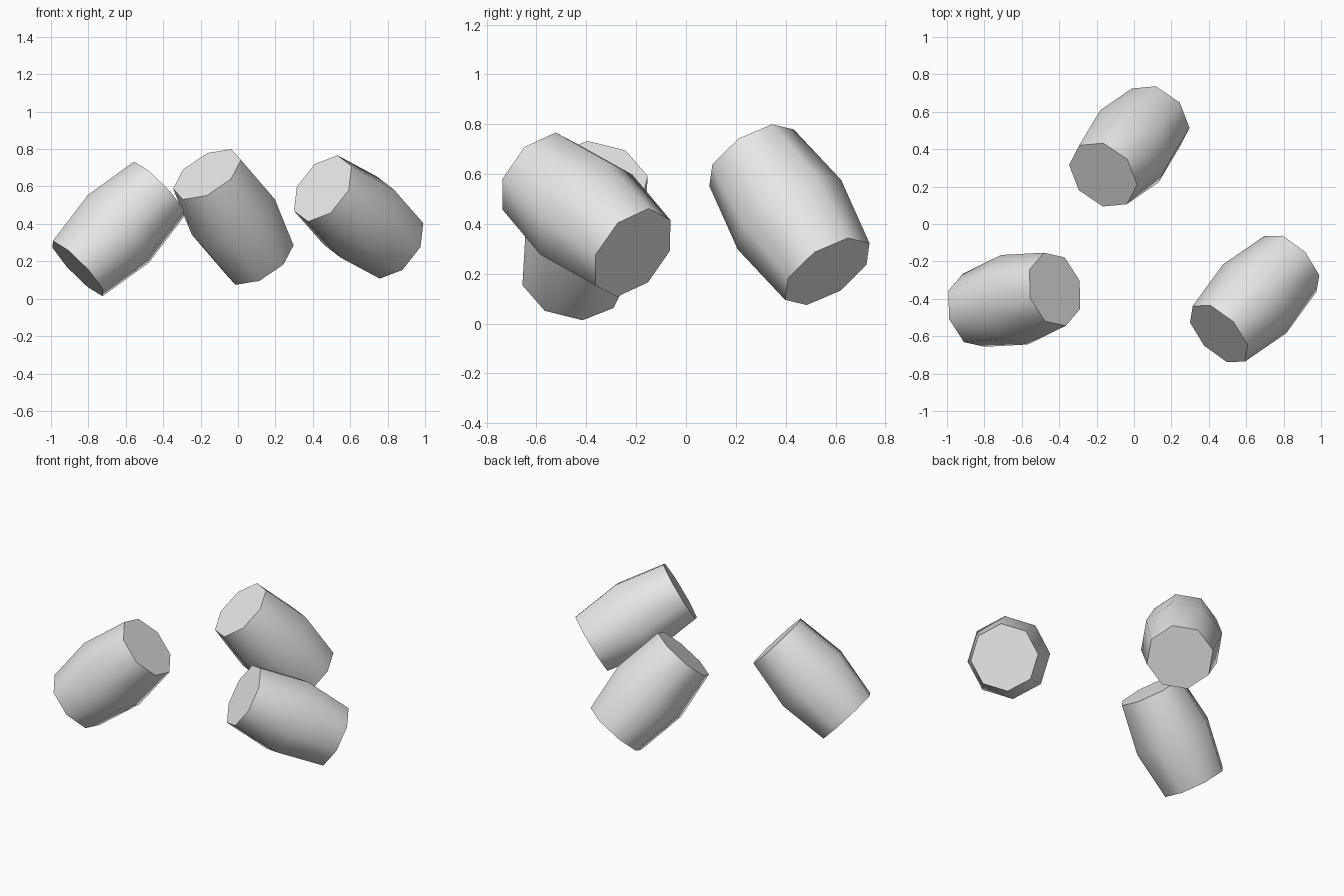
import bpy, bmesh, math
from mathutils import Vector, Matrix

if "Cube" in bpy.data.objects:
    bpy.data.objects.remove(bpy.data.objects["Cube"])

SIDES = 8
# Barrel profile: (radius, height along the axis)
PROFILE = [(0.204, -0.308), (0.25, 0.0), (0.204, 0.308)]

# Single plain grey material
grey = bpy.data.materials.new("light_grey")
grey.use_nodes = True
grey.diffuse_color = (0.8, 0.8, 0.8, 1)
grey.node_tree.nodes["Principled BSDF"].inputs["Base Color"].default_value = (0.8, 0.8, 0.8, 1)


def barrel_mesh():
    """Eight-sided bulging barrel with flat end caps, centred on its origin."""
    bm = bmesh.new()
    rings = []
    for radius, z in PROFILE:
        rings.append([bm.verts.new((radius * math.cos(math.tau * i / SIDES),
                                    radius * math.sin(math.tau * i / SIDES), z))
                      for i in range(SIDES)])
    for low, high in zip(rings, rings[1:]):
        for i in range(SIDES):
            j = (i + 1) % SIDES
            bm.faces.new((low[i], low[j], high[j], high[i]))
    bm.faces.new(rings[0][::-1])
    bm.faces.new(rings[-1])
    mesh = bpy.data.meshes.new("barrel")
    bm.to_mesh(mesh)
    bm.free()
    mesh.materials.append(grey)
    return mesh


def place(name, mesh, centre, axis, corner):
    """Place a barrel with its top along axis and one corner toward corner."""
    z = Vector(axis).normalized()
    x = Vector(corner)
    x = (x - z * x.dot(z)).normalized()
    y = z.cross(x)
    ob = bpy.data.objects.new(name, mesh)
    bpy.context.collection.objects.link(ob)
    ob.matrix_world = Matrix.Translation(centre) @ Matrix((x, y, z)).transposed().to_4x4()
    return ob


mesh = barrel_mesh()
# Three tumbled barrels
barrels = [
    place("barrel_right", mesh, (-0.64, -0.405, 0.373), (0.425, 0.11, 0.415), (0.136, 0.047, -0.152)),
    place("barrel_back", mesh, (-0.025, 0.415, 0.437), (-0.28, -0.303, 0.455), (0.185, -0.045, 0.065)),
    place("barrel_left", mesh, (0.645, -0.4, 0.437), (-0.39, -0.38, 0.31), (0.16, -0.055, 0.115)),
]

# Rounded sides, crisp end caps
bpy.ops.object.select_all(action='DESELECT')
barrels[0].select_set(True)
bpy.context.view_layer.objects.active = barrels[0]
bpy.ops.object.shade_smooth_by_angle(angle=math.radians(60))
